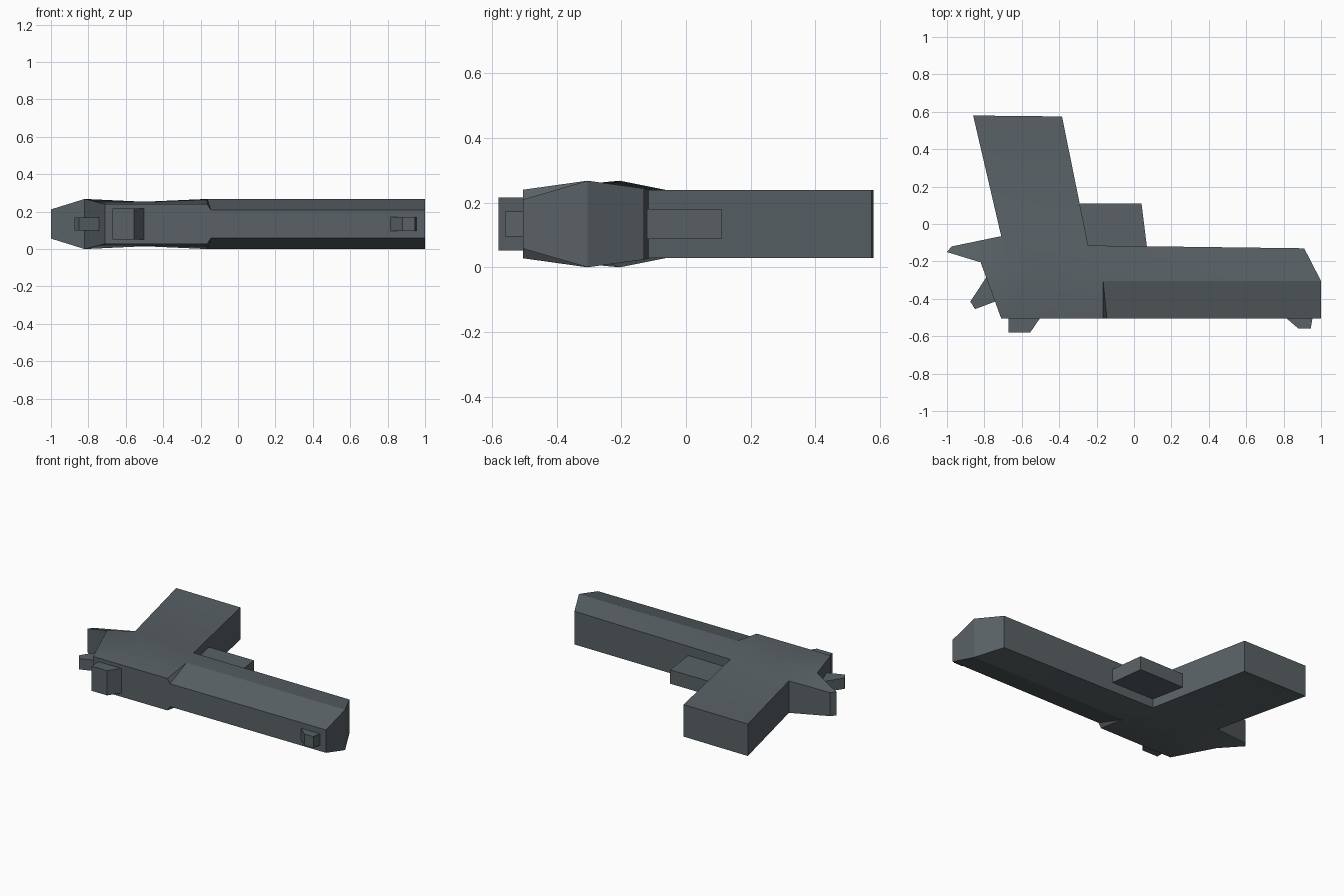
import bpy, bmesh, math

cube = bpy.data.objects.get("Cube")
if cube:
    bpy.data.objects.remove(cube, do_unlink=True)

MID = 0.134  # height of the plane of symmetry

steel = bpy.data.materials.new("dark_grey_steel")
steel.use_nodes = True
colour = (0.10, 0.12, 0.13, 1)
steel.diffuse_color = colour
steel.node_tree.nodes["Principled BSDF"].inputs["Base Color"].default_value = colour


def finish(bm, name):
    """Turn a bmesh into a shaded object."""
    bmesh.ops.recalc_face_normals(bm, faces=bm.faces)
    mesh = bpy.data.meshes.new(name)
    bm.to_mesh(mesh)
    bm.free()
    mesh.materials.append(steel)
    obj = bpy.data.objects.new(name, mesh)
    bpy.context.collection.objects.link(obj)
    bpy.ops.object.select_all(action='DESELECT')
    obj.select_set(True)
    bpy.context.view_layer.objects.active = obj
    bpy.ops.object.shade_smooth_by_angle(angle=math.radians(20))
    return obj


def mirrored_shell(name, points, patches, outline):
    """Build patches above and below the middle plane, then wall the outline."""
    bm = bmesh.new()
    sides = []
    for sign in (1, -1):
        verts = {key: bm.verts.new((x, y, MID + sign * half))
                 for key, (x, y, half) in points.items()}
        for patch in patches:
            bm.faces.new([verts[key] for key in patch.split()])
        sides.append(verts)
    upper, lower = sides
    for a, b in zip(outline, outline[1:] + outline[:1]):
        bm.faces.new((upper[a], upper[b], lower[b], lower[a]))
    return finish(bm, name)


def slab(name, profile, half):
    """Straight extrusion of a profile, centred on the middle plane."""
    points = {str(i): (x, y, half) for i, (x, y) in enumerate(profile)}
    keys = list(points)
    return mirrored_shell(name, points, [" ".join(keys)], keys)


# Body: grip, tail and barrel in one faceted shell (x, y, half thickness)
GRIP, RIDGE, TOP, TAIL = 0.106, 0.134, 0.076, 0.078
body = {
    "grip_back": (-0.86, 0.58, GRIP),
    "grip_front": (-0.385, 0.575, GRIP),
    "grip_root": (-0.245, -0.115, GRIP),
    "muzzle_low": (0.91, -0.13, 0.11),
    "muzzle_ridge": (1, -0.305, RIDGE),
    "muzzle_top": (1, -0.505, TOP),
    "step_top": (-0.145, -0.505, TOP),
    "step_side": (-0.165, -0.505, GRIP),
    "step_ridge": (-0.165, -0.305, RIDGE),
    "rear_top": (-0.71, -0.505, GRIP),
    "tail_root": (-0.82, -0.205, RIDGE),
    "tail_tip": (-1, -0.15, TAIL),
    "tail_end": (-0.975, -0.12, TAIL),
    "tail_low": (-0.71, -0.065, GRIP),
    "centre": (-0.5, -0.25, 0.119),
}
patches = [
    "grip_back tail_low grip_root grip_front",
    "tail_root tail_end tail_low",
    "tail_root tail_tip tail_end",
    "grip_root step_ridge muzzle_ridge muzzle_low",
    "step_ridge step_top muzzle_top muzzle_ridge",
    "step_ridge step_side step_top",
]
# Fan of gentle facets over the rear of the body
ring = ["tail_root", "rear_top", "step_side", "step_ridge", "grip_root", "tail_low"]
patches += [f"centre {a} {b}" for a, b in zip(ring, ring[1:] + ring[:1])]
outline = ["grip_back", "grip_front", "grip_root", "muzzle_low", "muzzle_ridge",
           "muzzle_top", "step_top", "step_side", "rear_top", "tail_root",
           "tail_tip", "tail_end", "tail_low"]
mirrored_shell("body", body, patches, outline)

# Small fittings, each sunk slightly into the body
slab("trigger_guard", [(-0.29, 0.11), (0.04, 0.11), (0.07, -0.13), (-0.25, -0.13)], 0.046)
slab("hammer", [(-0.78, -0.27), (-0.875, -0.415), (-0.85, -0.455), (-0.73, -0.41)], 0.036)
slab("rear_sight", [(-0.67, -0.5), (-0.67, -0.58), (-0.555, -0.58), (-0.5, -0.5)], 0.082)
slab("front_sight", [(0.81, -0.5), (0.88, -0.56), (0.945, -0.56), (0.955, -0.5)], 0.038)
